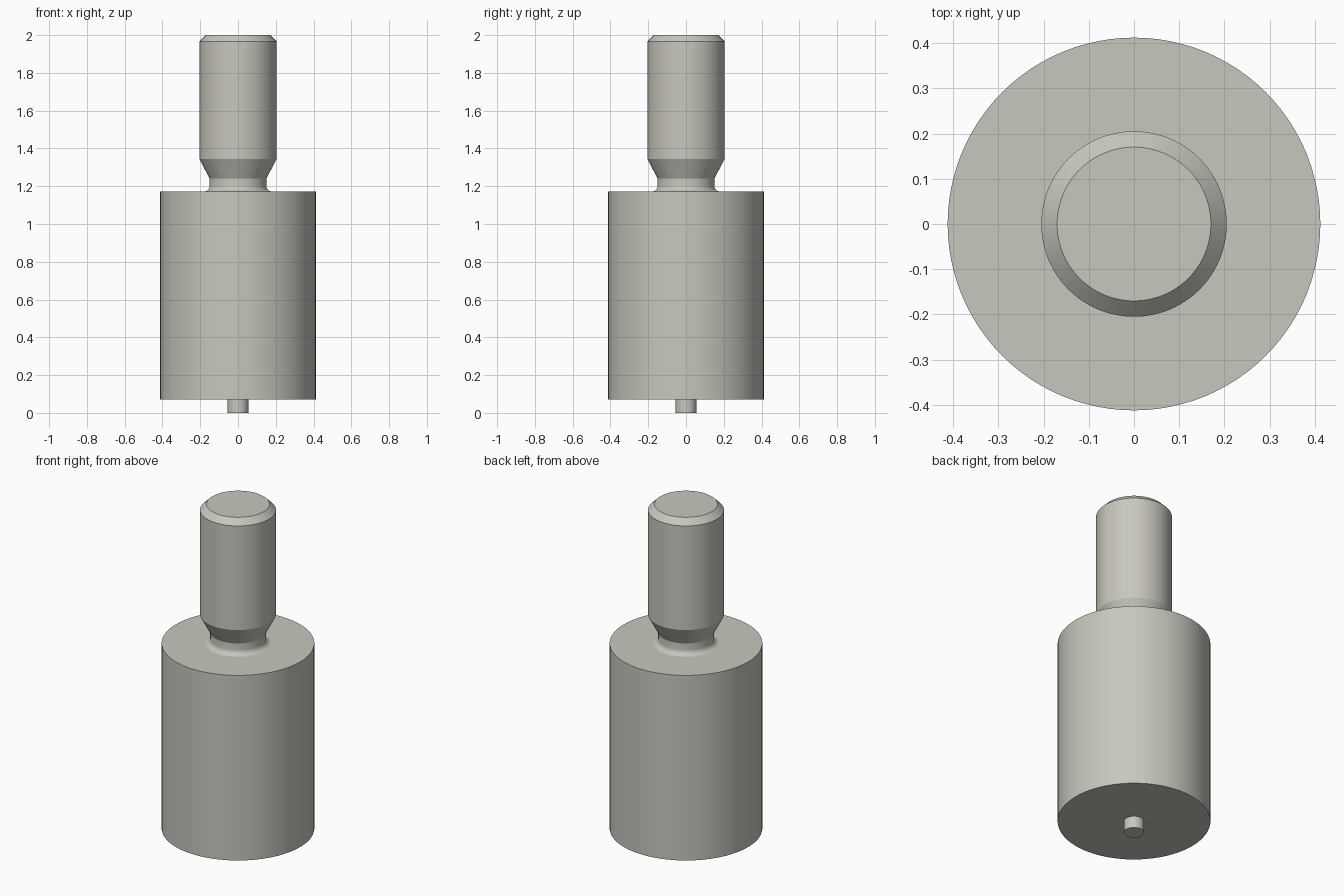
import bpy
import bmesh
import math

cube = bpy.data.objects.get("Cube")
if cube:
    bpy.data.objects.remove(cube, do_unlink=True)

# Single warm grey metal
metal = bpy.data.materials.new("warm_grey_metal")
metal.use_nodes = True
COLOUR = (0.58, 0.57, 0.51, 1.0)
metal.diffuse_color = COLOUR
metal.node_tree.nodes["Principled BSDF"].inputs["Base Color"].default_value = COLOUR

SEGMENTS = 96
BODY_BOTTOM, BODY_TOP = 0.07, 1.172
BODY_R, PIN_R, STUD_R, NECK_R, FILLET = 0.412, 0.055, 0.205, 0.15, 0.03


def lathe(name, profile):
    """Turn a (radius, height) profile, listed from bottom to top, about z."""
    bm = bmesh.new()
    verts = [bm.verts.new((r, 0, z)) for r, z in profile]
    edges = [bm.edges.new(pair) for pair in zip(verts, verts[1:])]
    bmesh.ops.spin(bm, geom=verts + edges, cent=(0, 0, 0), axis=(0, 0, 1),
                   angle=math.tau, steps=SEGMENTS, use_merge=False)
    bmesh.ops.remove_doubles(bm, verts=bm.verts, dist=1e-5)
    # Point every face away from the solid
    bm.normal_update()
    for f in bm.faces:
        c = f.calc_center_median()
        if abs(f.normal.z) > 0.99:
            wrong = f.normal.z * (c.z - (BODY_BOTTOM + BODY_TOP) / 2) < 0
        else:
            wrong = f.normal.x * c.x + f.normal.y * c.y < 0
        if wrong:
            f.normal_flip()
    mesh = bpy.data.meshes.new(name)
    bm.to_mesh(mesh)
    bm.free()
    mesh.materials.append(metal)
    obj = bpy.data.objects.new(name, mesh)
    bpy.context.collection.objects.link(obj)
    bpy.ops.object.select_all(action='DESELECT')
    obj.select_set(True)
    bpy.context.view_layer.objects.active = obj
    bpy.ops.object.shade_smooth_by_angle(angle=math.radians(20))
    return obj


# Small locating pin under the body
lathe("locating_pin", [(0, 0), (PIN_R, 0), (PIN_R, BODY_BOTTOM)])

# Main cylinder, open where the pin and stud join it
lathe("body", [(PIN_R, BODY_BOTTOM), (BODY_R, BODY_BOTTOM),
               (BODY_R, BODY_TOP), (NECK_R + FILLET, BODY_TOP)])

# Stud: concave fillet, neck, taper, shank and chamfered tip
fillet = []
for i in range(7):
    a = math.radians(15 * i)
    fillet.append((NECK_R + FILLET * (1 - math.sin(a)),
                   BODY_TOP + FILLET * (1 - math.cos(a))))
lathe("stud", fillet + [(NECK_R, 1.24), (STUD_R, 1.345), (STUD_R, 1.965),
                        (0.17, 2.0), (0, 2.0)])
